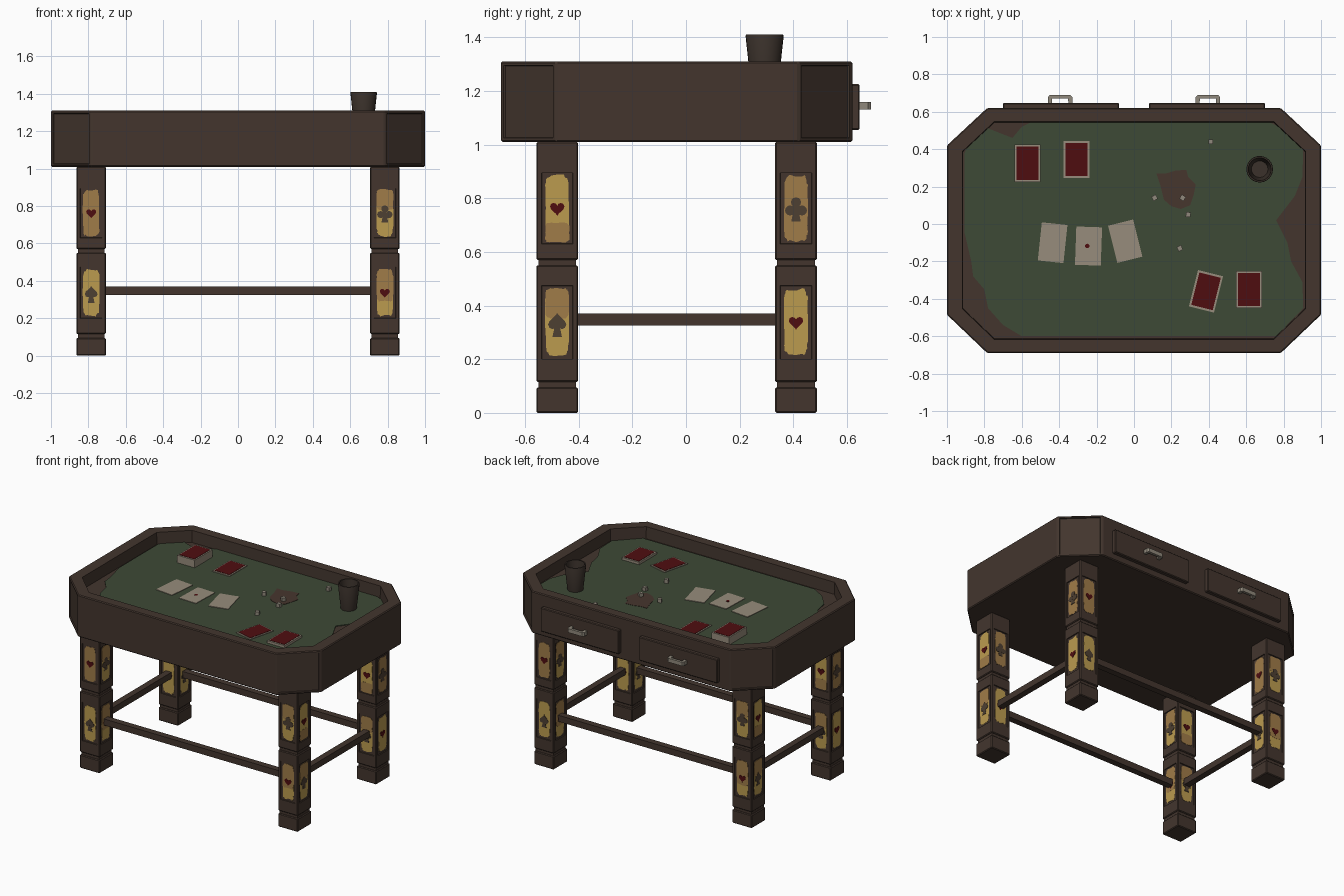
import bpy, bmesh, math, random
from mathutils import Matrix, Vector

if "Cube" in bpy.data.objects:
    bpy.data.objects.remove(bpy.data.objects["Cube"])

random.seed(4)
T, R = Matrix.Translation, Matrix.Rotation


def material(name, rgb):
    m = bpy.data.materials.new(name)
    m.diffuse_color = (*rgb, 1)
    m.use_nodes = True
    m.node_tree.nodes["Principled BSDF"].inputs["Base Color"].default_value = m.diffuse_color
    return m


WOOD = material("dark wood", (0.056, 0.036, 0.027))
CUPMAT = material("cup leather", (0.043, 0.031, 0.024))
FELT = material("green felt", (0.047, 0.067, 0.037))
STAIN = material("worn brown", (0.062, 0.037, 0.027))
PAPER = material("card paper", (0.31, 0.265, 0.2))
RED = material("dark red", (0.078, 0.004, 0.005))
GOLD = material("gold paint", (0.50, 0.33, 0.078))
TAN = material("tan paint", (0.35, 0.20, 0.065))
SUIT = material("brown suit paint", (0.075, 0.05, 0.032))
BONE = material("bone grey", (0.28, 0.25, 0.2))


def finish(name, bm, mat):
    me = bpy.data.meshes.new(name)
    bmesh.ops.recalc_face_normals(bm, faces=bm.faces[:])
    bm.to_mesh(me)
    bm.free()
    me.materials.append(mat)
    ob = bpy.data.objects.new(name, me)
    bpy.context.collection.objects.link(ob)
    return ob


def prism(bm, pts, z0, z1, M=Matrix()):
    """Outline in local XY extruded along local Z."""
    lo = [bm.verts.new(M @ Vector((x, y, z0))) for x, y in pts]
    hi = [bm.verts.new(M @ Vector((x, y, z1))) for x, y in pts]
    n = len(pts)
    bm.faces.new(hi)
    bm.faces.new(lo[::-1])
    for i in range(n):
        bm.faces.new((lo[i], lo[(i + 1) % n], hi[(i + 1) % n], hi[i]))


def rect(w, h):
    return [(-w / 2, -h / 2), (w / 2, -h / 2), (w / 2, h / 2), (-w / 2, h / 2)]


def box(bm, x0, x1, y0, y1, z0, z1):
    prism(bm, [(x0, y0), (x1, y0), (x1, y1), (x0, y1)], z0, z1)


def bevel(bm, w):
    bmesh.ops.bevel(bm, geom=bm.edges[:], offset=w, segments=1, affect='EDGES')
    bm.normal_update()


# Table body: chamfered octagon with recessed corner panels and sunken top
bm = bmesh.new()
prism(bm, [(0.785, -0.69), (1, -0.485), (1, 0.42), (0.785, 0.62),
           (-0.785, 0.62), (-1, 0.42), (-1, -0.485), (-0.785, -0.69)], 1.01, 1.31)
bevel(bm, 0.006)
corners = [f for f in bm.faces if min(abs(f.normal.x), abs(f.normal.y)) > 0.5
           and f.calc_area() > 0.03]
top = max(bm.faces, key=lambda f: f.normal.z * f.calc_area())
bmesh.ops.inset_individual(bm, faces=corners, thickness=0.012)
bmesh.ops.inset_individual(bm, faces=corners, thickness=0.003, depth=-0.008)
bmesh.ops.inset_individual(bm, faces=[top], thickness=0.072)
for v in top.verts:
    v.co.x *= 0.988
bmesh.ops.inset_individual(bm, faces=[top], thickness=0.004, depth=-0.085)
finish("table_body", bm, WOOD)

# Felt with worn edges, and a stain
bm = bmesh.new()
prism(bm, [(-.905, .38), (-.87, .47), (-.79, .515), (-.65, .46), (-.6, .52), (-.55, .545),
           (.72, .545), (.82, .50), (.905, .4), (.9, .25), (.86, .15), (.76, .02),
           (.82, -.1), (.84, -.2), (.9, -.31), (.905, -.45), (.76, -.6), (-.6, -.6),
           (-.7, -.54), (-.78, -.45), (-.8, -.35), (-.86, -.28), (-.87, -.2), (-.905, -.05)],
      1.224, 1.23)
finish("felt", bm, FELT)
bm = bmesh.new()
prism(bm, [(.12, .27), (.14, .21), (.16, .13), (.2, .095), (.25, .08), (.3, .1),
           (.32, .16), (.33, .21), (.29, .25), (.28, .29), (.22, .285), (.17, .27)],
      1.229, 1.232)
finish("felt_stain", bm, STAIN)

# Legs: grooved blocks with a recessed panel on each side
LEGS = [(-0.785, -0.48), (0.785, -0.48), (0.785, 0.41), (-0.785, 0.41)]
PANELS = [(0.57, 1.01, 0.63, 0.895), (0.115, 0.55, 0.20, 0.475)]
H = 0.078
names = ["front_left", "front_right", "back_right", "back_left"]
for (cx, cy), nm in zip(LEGS, names):
    leg = bmesh.new()
    for z0, z1, p0, p1 in PANELS + [(0, 0.095, None, None)]:
        bm = bmesh.new()
        box(bm, cx - H, cx + H, cy - H, cy + H, z0, z1)
        bevel(bm, 0.005)
        if p0:
            sides = [f for f in bm.faces if abs(f.normal.z) < .1 and f.calc_area() > .02]
            bmesh.ops.inset_individual(bm, faces=sides, thickness=0.02)
            for f in sides:
                mid = f.calc_center_median().z
                for v in f.verts:
                    v.co.z = p1 if v.co.z > mid else p0
            bmesh.ops.inset_individual(bm, faces=sides, thickness=0.002, depth=-0.006)
        me = bpy.data.meshes.new("tmp")
        bm.to_mesh(me)
        bm.free()
        leg.from_mesh(me)
        bpy.data.meshes.remove(me)
    box(leg, cx - H + .008, cx + H - .008, cy - H + .008, cy + H - .008, 0.05, 0.16)
    box(leg, cx - H + .008, cx + H - .008, cy - H + .008, cy + H - .008, 0.53, 0.59)
    finish(nm + "_leg", leg, WOOD)

# Stretchers between the legs
bm = bmesh.new()
for y in (-0.48, 0.41):
    box(bm, -0.715, 0.715, y - .0225, y + .0225, 0.325, 0.37)
for x in (-0.785, 0.785):
    box(bm, x - .0225, x + .0225, -0.41, 0.34, 0.325, 0.37)
finish("stretchers", bm, WOOD)


# Suit outlines
def heart(s, flip=1):
    pts = []
    for i in range(20):
        t = i * math.tau / 20
        y = 13 * math.cos(t) - 5 * math.cos(2 * t) - 2 * math.cos(3 * t) - math.cos(4 * t)
        pts.append((s * math.sin(t) ** 3, flip * s * y / 16))
    return pts


def circle(r, x=0, y=0, n=12):
    return [(x + r * math.cos(i * math.tau / n), y + r * math.sin(i * math.tau / n))
            for i in range(n)]


def blob(w, h):
    """Rounded rectangle with a ragged, worn edge."""
    pts = []
    for i in range(36):
        c, s = math.cos(i * math.tau / 36), math.sin(i * math.tau / 36)
        k = random.uniform(0.91, 1.0)
        pts.append((k * w / 2 * math.copysign(abs(c) ** .35, c),
                    k * h / 2 * math.copysign(abs(s) ** .35, s)))
    return pts


# Painted panels: gold or tan ground, tan wear band, red or brown suit
paint = {m: bmesh.new() for m in (GOLD, TAN, RED, SUIT)}
BANDS = [[(0, 1), None], [(.55, 1), (.3, 1)], [(0, .3), (.55, 1)], [(0, 1), None]]
for li, (cx, cy) in enumerate(LEGS):
    for f in range(4):
        for lv, (_, _, p0, p1) in enumerate(PANELS):
            M = (T((cx, cy, (p0 + p1) / 2)) @ R(f * math.pi / 2, 4, 'Z')
                 @ T((0, -(H - 0.006), 0)) @ R(math.pi / 2, 4, 'X'))
            h, band = 0.258, BANDS[(li + f) % 4][lv]
            prism(paint[TAN if band == (0, 1) else GOLD], blob(.092, h), -.001, .0015, M)
            if band and band != (0, 1):
                mid, bh = h * ((band[0] + band[1]) / 2 - .5), h * (band[1] - band[0])
                prism(paint[TAN], blob(.093, bh), 0, .0025, M @ T((0, mid, 0)))
            if (li + f + lv) % 2 == 0:
                prism(paint[RED], heart(.027), 0, .004, M)
            elif lv == 0:
                for x, y in ((0, .022), (-.022, -.008), (.022, -.008)):
                    prism(paint[SUIT], circle(.019, x, y), 0, .004, M)
                prism(paint[SUIT], [(-.018, -.05), (.018, -.05), (.006, .01), (-.006, .01)],
                      0, .0038, M)
            else:
                prism(paint[SUIT], heart(.034, -1), 0, .004, M)
                prism(paint[SUIT], [(-.018, -.055), (.018, -.055), (.006, 0), (-.006, 0)],
                      0, .0038, M)
for m, nm in ((GOLD, "gold"), (TAN, "tan"), (RED, "red_suit"), (SUIT, "brown_suit")):
    finish("leg_paint_" + nm, paint[m], m)

# Drawers and handles on the back
for s, nm in ((-1, "left"), (1, "right")):
    bm = bmesh.new()
    box(bm, s * .39 - .31, s * .39 + .31, 0.61, 0.647, 1.055, 1.225)
    bevel(bm, 0.005)
    finish(nm + "_drawer", bm, WOOD)
    bm = bmesh.new()
    arch = [(-.065, .64), (-.045, .64), (-.042, .672), (.042, .672), (.045, .64),
            (.065, .64), (.065, .678), (.055, .69), (-.055, .69), (-.065, .678)]
    prism(bm, [(x + s * .395, y) for x, y in arch], 1.13, 1.158)
    finish(nm + "_drawer_handle", bm, BONE)

# Cards: face-down with red backs (x, y, angle, thickness), then face-up
white, red = bmesh.new(), bmesh.new()
for x, y, a, t in ((-.57, .325, 0, .055), (-.307, .345, 0, .006),
                   (.385, -.36, -14, .006), (.615, -.35, 0, .018)):
    M = T((x, y, 1.229)) @ R(math.radians(a), 4, 'Z')
    prism(white, rect(.138, .2), 0, t, M)
    prism(red, rect(.118, .178), t - .001, t + .002, M)
for x, y, a in ((-.435, -.1, -6), (-.243, -.118, -2), (-.047, -.092, 14)):
    prism(white, rect(.138, .205), 0, .005, T((x, y, 1.229)) @ R(math.radians(a), 4, 'Z'))
prism(red, circle(.012), .004, .0065, T((-.25, -.117, 1.229)))
finish("cards", white, PAPER)
finish("card_backs", red, RED)

# Dice
bm = bmesh.new()
for i, (x, y) in enumerate(((.41, .44), (.11, .14), (.26, .14), (.29, .05), (.245, -.13))):
    prism(bm, rect(.026, .026), 0, .027, T((x, y, 1.229)) @ R(i * .5, 4, 'Z'))
finish("dice", bm, BONE)

# Cup: turned profile, hollow
bm = bmesh.new()
prof = [(0, 1.229), (.052, 1.229), (.071, 1.405), (.069, 1.41), (.061, 1.41),
        (.044, 1.25), (0, 1.25)]
vs = [bm.verts.new((r, 0, z)) for r, z in prof]
es = [bm.edges.new(p) for p in zip(vs, vs[1:])]
bmesh.ops.spin(bm, geom=vs + es, cent=(0, 0, 0), axis=(0, 0, 1), angle=math.tau, steps=24)
bmesh.ops.remove_doubles(bm, verts=bm.verts[:], dist=1e-4)
bmesh.ops.translate(bm, verts=bm.verts[:], vec=(.672, .293, 0))
cup = finish("dice_cup", bm, CUPMAT)
bpy.context.view_layer.objects.active = cup
cup.select_set(True)
bpy.ops.object.shade_smooth_by_angle(angle=math.radians(35))
